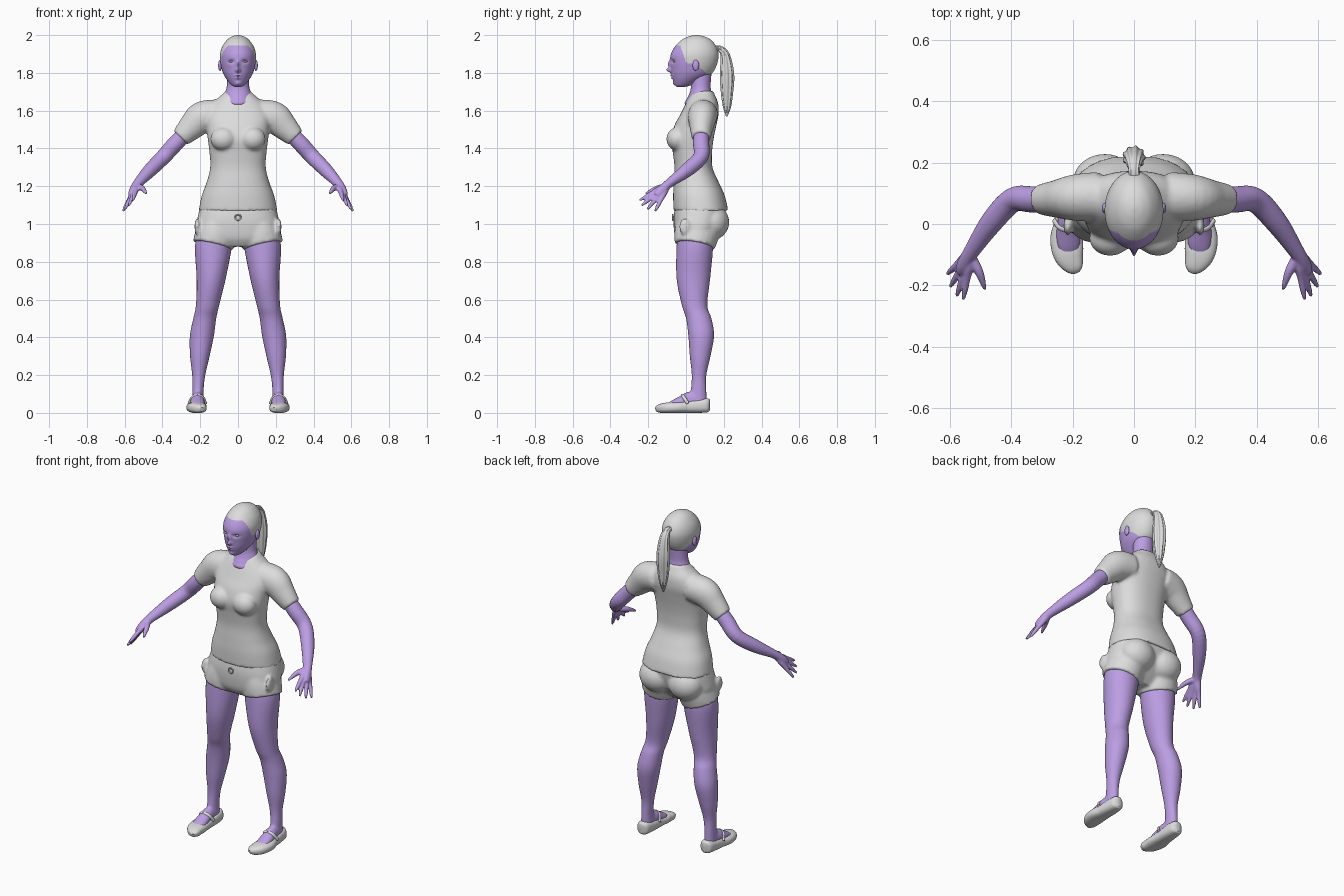
import bpy, bmesh, math
from mathutils import Vector, Matrix

if "Cube" in bpy.data.objects:
    bpy.data.objects.remove(bpy.data.objects["Cube"])


def material(name, colour):
    mat = bpy.data.materials.new(name)
    mat.use_nodes = True
    mat.diffuse_color = (*colour, 1)
    mat.node_tree.nodes["Principled BSDF"].inputs["Base Color"].default_value = (*colour, 1)
    return mat


grey = material("light grey", (0.72, 0.72, 0.72))
purple = material("soft purple", (0.5, 0.34, 0.77))
SIDES = (1, -1)


def spline(rows, steps):
    """Smoothly interpolate rows of numbers."""
    rows = [Vector(r) for r in rows]
    rows = [rows[0]] + rows + [rows[-1]]
    out = []
    for a, b, c, d in zip(rows, rows[1:], rows[2:], rows[3:]):
        for i in range(steps):
            t = i / steps
            out.append(b + (c - a) * (t / 2) + (a * 2 - b * 5 + c * 4 - d) * (t * t / 2)
                       + (b * 3 - a - c * 3 + d) * (t ** 3 / 2))
    return out + [rows[-1]]


def skin_rings(bm, rings, seg, power=2, ripple=0):
    """Bridge closed rings given as (centre, half axis u, half axis v)."""
    loops = []
    for centre, u, v in rings:
        loop = []
        for i in range(seg):
            a = math.tau * i / seg
            c, s = math.cos(a), math.sin(a)
            wave = 1 + ripple * math.cos(9 * a)
            x = math.copysign(abs(c) ** (2 / power), c) * wave
            y = math.copysign(abs(s) ** (2 / power), s) * wave
            loop.append(bm.verts.new(centre + u * x + v * y))
        loops.append(loop)
    for low, high in zip(loops, loops[1:]):
        for i in range(seg):
            j = (i + 1) % seg
            bm.faces.new((low[i], low[j], high[j], high[i]))
    bm.faces.new(loops[0][::-1])
    bm.faces.new(loops[-1])


def loft(bm, rows, side=1, steps=5, seg=40, power=2):
    """Level rings: (z, centre x, half width, front y, back y)."""
    rings = [(Vector((side * x, (f + b) / 2, z)), Vector((w, 0, 0)), Vector((0, (b - f) / 2, 0)))
             for z, x, w, f, b in spline(rows, steps)]
    skin_rings(bm, rings, seg, power)


def tube(bm, rows, side=1, steps=5, seg=24, power=2, ripple=0):
    """Rings across a path: (x, y, z, radius across, radius other way)."""
    pts = spline(rows, steps)
    rings = []
    for i, p in enumerate(pts):
        step = pts[min(i + 1, len(pts) - 1)] - pts[max(i - 1, 0)]
        t = Vector((side * step[0], step[1], step[2])).normalized()
        u = (Vector((1, 0, 0)) - t * t.x).normalized()
        rings.append((Vector((side * p[0], p[1], p[2])), u * p[3], t.cross(u) * p[4]))
    skin_rings(bm, rings, seg, power, ripple)


def ball(bm, centre, size):
    place = Matrix.Translation(centre) @ Matrix.Diagonal((*size, 1))
    bmesh.ops.create_uvsphere(bm, u_segments=24, v_segments=16, radius=1, matrix=place)


def finish(name, bm, mats, voxel=0, smooth=3):
    bmesh.ops.recalc_face_normals(bm, faces=bm.faces)
    mesh = bpy.data.meshes.new(name)
    bm.to_mesh(mesh)
    bm.free()
    obj = bpy.data.objects.new(name, mesh)
    bpy.context.collection.objects.link(obj)
    for m in mats:
        mesh.materials.append(m)
    bpy.ops.object.select_all(action="DESELECT")
    obj.select_set(True)
    bpy.context.view_layer.objects.active = obj
    bpy.ops.object.shade_smooth_by_angle(angle=math.radians(50))
    if voxel:
        # Fuse the overlapping volumes into one flowing surface
        fuse = obj.modifiers.new("fuse", "REMESH")
        fuse.mode = "VOXEL"
        fuse.voxel_size = voxel
        fuse.use_smooth_shade = True
        relax = obj.modifiers.new("relax", "SMOOTH")
        relax.factor = 0.5
        relax.iterations = smooth
    return obj


# Head with sculpted face and hair cap
bm = bmesh.new()
loft(bm, [(1.725, 0, .015, -.045, -.01), (1.735, 0, .034, -.057, .03), (1.76, 0, .056, -.068, .08),
          (1.79, 0, .075, -.076, .13), (1.82, 0, .086, -.079, .153), (1.86, 0, .094, -.083, .168),
          (1.9, 0, .095, -.08, .172), (1.94, 0, .083, -.058, .16), (1.975, 0, .058, -.022, .132),
          (1.993, 0, .032, .015, .095), (2, 0, .008, .045, .065)], steps=8, seg=112)
# (x, z, push forward, spread x, spread z): nose, bridge, brows, lips, chin, eye sockets
bumps = [(0, 1.815, .025, .011, .012), (0, 1.845, .014, .009, .02), (0, 1.787, .008, .017, .005),
         (0, 1.773, .008, .015, .005), (0, 1.743, .007, .016, .01)]
bumps += [(s * .036, 1.861, -.012, .015, .009) for s in SIDES]


def hairline(y):
    knots = [(-.2, 1.947), (-.03, 1.945), (.0, 1.855), (.06, 1.84), (.13, 1.775), (.3, 1.77)]
    for (y0, z0), (y1, z1) in zip(knots, knots[1:]):
        if y <= y1:
            return z0 + (z1 - z0) * (y - y0) / (y1 - y0)


for face in bm.faces:
    mid = face.calc_center_median()
    face.material_index = 0 if mid.z > hairline(mid.y) else 1
for v in bm.verts:
    if v.co.y < .02:
        x, z = v.co.x, v.co.z
        v.co.y -= sum(d * math.exp(-((x - bx) / sx) ** 2 - ((z - bz) / sz) ** 2)
                      for bx, bz, d, sx, sz in bumps)
finish("head", bm, [grey, purple])

# Eyes and ears
bm = bmesh.new()
for s in SIDES:
    ball(bm, (s * .036, -.057, 1.86), (.014, .012, .006))
finish("eyes", bm, [grey])
bm = bmesh.new()
for s in SIDES:
    ball(bm, (s * .095, .052, 1.84), (.01, .017, .029))
finish("ears", bm, [purple])

# Ponytail
bm = bmesh.new()
tube(bm, [(0, .14, 1.925, .016, .016), (0, .18, 1.927, .018, .016), (0, .208, 1.89, .027, .024),
          (0, .217, 1.79, .036, .036), (0, .217, 1.69, .03, .03), (0, .217, 1.62, .018, .02),
          (0, .215, 1.57, .004, .004)], steps=6, seg=72, ripple=.08)
finish("ponytail", bm, [grey])

# Neck and collar skin
bm = bmesh.new()
loft(bm, [(1.59, 0, .05, .03, .1), (1.635, 0, .066, -.006, .115), (1.66, 0, .071, .003, .128),
          (1.69, 0, .07, .018, .135), (1.73, 0, .059, .026, .13), (1.8, 0, .056, .02, .135)])
finish("neck", bm, [purple])

# Shirt: torso, bust and sleeves
bm = bmesh.new()
loft(bm, [(1.07, 0, .208, -.066, .224), (1.15, 0, .192, -.068, .205), (1.22, 0, .166, -.065, .174),
          (1.3, 0, .147, -.061, .14), (1.38, 0, .151, -.07, .138), (1.45, 0, .16, -.08, .146),
          (1.52, 0, .167, -.062, .16), (1.58, 0, .172, -.03, .172), (1.64, 0, .135, .0, .17),
          (1.685, 0, .085, .025, .152), (1.705, 0, .066, .045, .143)], power=2.3, seg=64)
for s in SIDES:
    ball(bm, (s * .078, -.047, 1.45), (.068, .057, .062))
    tube(bm, [(.11, .09, 1.58, .08, .08), (.19, .086, 1.563, .086, .076), (.25, .082, 1.51, .07, .062),
              (.304, .08, 1.456, .053, .05)], s)
finish("shirt", bm, [grey], voxel=.009, smooth=4)

# Shorts: hips, seat, leg openings and side pockets
bm = bmesh.new()
loft(bm, [(1.09, 0, .2, -.058, .212), (1.03, 0, .215, -.066, .2), (.97, 0, .223, -.064, .18),
          (.92, 0, .2, -.055, .14), (.88, 0, .12, -.03, .1)], power=2.4, seg=64)
for s in SIDES:
    ball(bm, (s * .095, .137, 1.01), (.105, .092, .095))
    tube(bm, [(.105, .07, 1.01, .1, .12), (.12, .055, .94, .108, .118), (.133, .046, .885, .108, .108)], s)
    ball(bm, (s * .216, -.005, .985), (.014, .032, .045))
finish("shorts", bm, [grey], voxel=.009)

# Waist ring
bm = bmesh.new()
hoop = [(math.cos(a) * .015, -.07, 1.035 + math.sin(a) * .015, .004, .004)
        for a in (math.pi * i / 8 for i in range(-8, 8))]
for s in SIDES:
    for a, b in zip(hoop, hoop[1:]):
        tube(bm, [a, b], s, steps=1, seg=8)
finish("waist_ring", bm, [grey])

wrist = Vector((.53, -.09, 1.215))
tips = [(.557, -.246, 1.125), (.578, -.235, 1.098), (.599, -.205, 1.078), (.609, -.163, 1.068)]
for s, label in ((1, "left"), (-1, "right")):
    # Arm with palm, fingers and thumb
    bm = bmesh.new()
    tube(bm, [(.26, .08, 1.5, .04, .04), (.33, .08, 1.427, .043, .043), (.395, .078, 1.355, .041, .04),
              (.465, .005, 1.285, .037, .037), (.53, -.09, 1.215, .026, .024),
              (.555, -.13, 1.175, .022, .026), (.568, -.155, 1.148, .015, .02)], s)
    for tip in tips:
        tip = Vector(tip)
        tube(bm, [(*wrist.lerp(tip, t), r, r) for t, r in
                  ((.1, .015), (.35, .016), (.55, .0125), (.8, .0105), (1, .006))], s, seg=12)
    tube(bm, [(.532, -.105, 1.2, .016, .016), (.508, -.15, 1.19, .015, .015),
              (.495, -.185, 1.175, .011, .011), (.486, -.213, 1.16, .006, .006)], s, seg=12)
    finish(label + "_arm", bm, [purple], voxel=.005, smooth=2)

    # Leg and foot
    bm = bmesh.new()
    loft(bm, [(.98, .115, .09, -.04, .13), (.88, .13, .098, -.05, .143), (.71, .142, .077, -.05, .128),
              (.57, .161, .062, -.022, .113), (.5, .176, .061, .0, .135), (.41, .191, .064, .012, .149),
              (.3, .202, .052, .02, .13), (.2, .208, .035, .03, .108), (.12, .212, .03, .025, .108),
              (.05, .212, .032, .015, .11)], s)
    tube(bm, [(.214, .08, .05, .03, .03), (.214, .025, .065, .033, .048), (.215, -.03, .056, .039, .031),
              (.213, -.075, .046, .037, .018), (.208, -.1, .04, .025, .008)], s)
    finish(label + "_leg", bm, [purple], voxel=.008)

    # Slip-on shoe with a flat sole and ankle strap
    bm = bmesh.new()
    tube(bm, [(.212, .127, .04, .014, .028), (.212, .112, .04, .035, .037), (.213, .06, .036, .042, .036),
              (.216, 0, .032, .046, .032), (.22, -.05, .029, .053, .029), (.213, -.1, .027, .049, .028),
              (.196, -.14, .023, .032, .022), (.189, -.157, .018, .014, .012)], s, power=2.6, seg=32)
    for v in bm.verts:
        v.co.z = max(v.co.z, 0)
    tube(bm, [(.17, .01, .05, .007, .009), (.185, -.012, .083, .006, .009), (.214, -.018, .094, .006, .009),
              (.243, -.012, .083, .006, .009), (.26, .01, .05, .007, .009)], s, seg=12)
    finish(label + "_shoe", bm, [grey])
